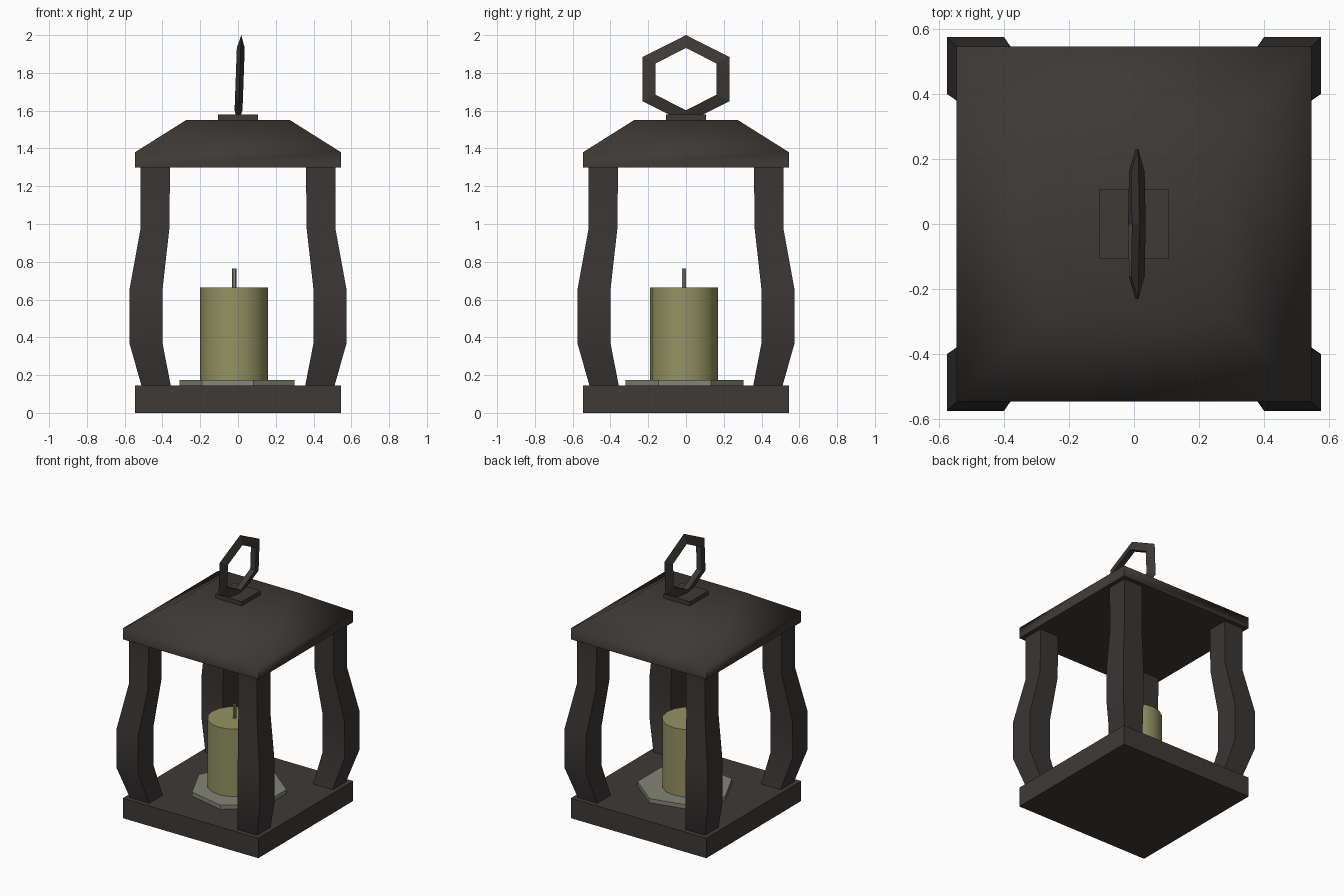
import bpy, bmesh
from math import sin, cos, pi, radians

if "Cube" in bpy.data.objects:
    bpy.data.objects.remove(bpy.data.objects["Cube"])


def material(name, rgb):
    m = bpy.data.materials.new(name)
    m.diffuse_color = (*rgb, 1)
    m.use_nodes = True
    m.node_tree.nodes["Principled BSDF"].inputs["Base Color"].default_value = m.diffuse_color
    return m


IRON = material("dark_iron", (0.048, 0.042, 0.037))
LEG = material("leg_iron", (0.042, 0.036, 0.035))
WAX = material("wax", (0.29, 0.29, 0.125))
PLATE = material("pewter", (0.23, 0.24, 0.18))


def loft(name, rings, mat, closed=False, smooth=None):
    """Skin a list of equal-length vertex rings; cap the ends or close the loop."""
    bm = bmesh.new()
    rows = [[bm.verts.new(p) for p in ring] for ring in rings]
    n = len(rows[0])
    for i in range(len(rows) if closed else len(rows) - 1):
        a, b = rows[i], rows[(i + 1) % len(rows)]
        for j in range(n):
            k = (j + 1) % n
            bm.faces.new((a[j], a[k], b[k], b[j]))
    if not closed:
        bm.faces.new(rows[0][::-1])
        bm.faces.new(rows[-1])
    bmesh.ops.recalc_face_normals(bm, faces=bm.faces[:])
    me = bpy.data.meshes.new(name)
    bm.to_mesh(me)
    bm.free()
    me.materials.append(mat)
    ob = bpy.data.objects.new(name, me)
    bpy.context.collection.objects.link(ob)
    if smooth:
        bpy.ops.object.select_all(action='DESELECT')
        ob.select_set(True)
        bpy.context.view_layer.objects.active = ob
        bpy.ops.object.shade_smooth_by_angle(angle=radians(smooth))
    return ob


def square(lo, hi, z):
    return [(lo, lo, z), (hi, lo, z), (hi, hi, z), (lo, hi, z)]


def polygon(cx, cy, r, z, n, start=0):
    return [(cx + r * cos(start + 2 * pi * i / n),
             cy + r * sin(start + 2 * pi * i / n), z) for i in range(n)]


# Base slab, roof and hanger plate
loft("base", [square(-0.545, 0.545, z) for z in (0, 0.145)], IRON)
loft("roof", [square(-h, h, z) for h, z in
              ((0.545, 1.30), (0.545, 1.38), (0.275, 1.55))], IRON, smooth=60)
loft("hanger_plate", [square(-0.107, 0.107, z) for z in (1.55, 1.58)], IRON)

# Bowed corner legs, mirrored to four corners
profile = [(0.355, 0.51, 0.14), (0.40, 0.575, 0.37), (0.40, 0.575, 0.65),
           (0.363, 0.515, 0.98), (0.36, 0.515, 1.305)]
leg = loft("legs", [square(*p) for p in profile], LEG, smooth=30)
mirror = leg.modifiers.new("four_corners", 'MIRROR')
mirror.use_axis = (True, True, False)

# Hexagonal hanging ring with a triangular section, leaning slightly to +x
rings = []
for i in range(6):
    a = pi / 2 + i * pi / 3
    section = []
    for dx, ry, rz in ((0, 0.266, 0.233), (0.021, 0.187, 0.165), (-0.021, 0.187, 0.165)):
        z = 1.767 + rz * sin(a)
        section.append((dx + 0.002 + (z - 1.58) * 0.036, ry * cos(a), z))
    rings.append(section)
loft("hanging_ring", rings, IRON, closed=True)

# Seven-sided dish, candle and wick
loft("candle_dish", [polygon(0.01, -0.007, 0.32, z, 7, pi) for z in (0.14, 0.175)], PLATE)
loft("candle", [polygon(-0.02, -0.01, 0.18, z, 16) for z in (0.17, 0.665)], WAX, smooth=30)
loft("wick", [polygon(-0.02, -0.01, 0.012, z, 6) for z in (0.66, 0.765)], PLATE)
